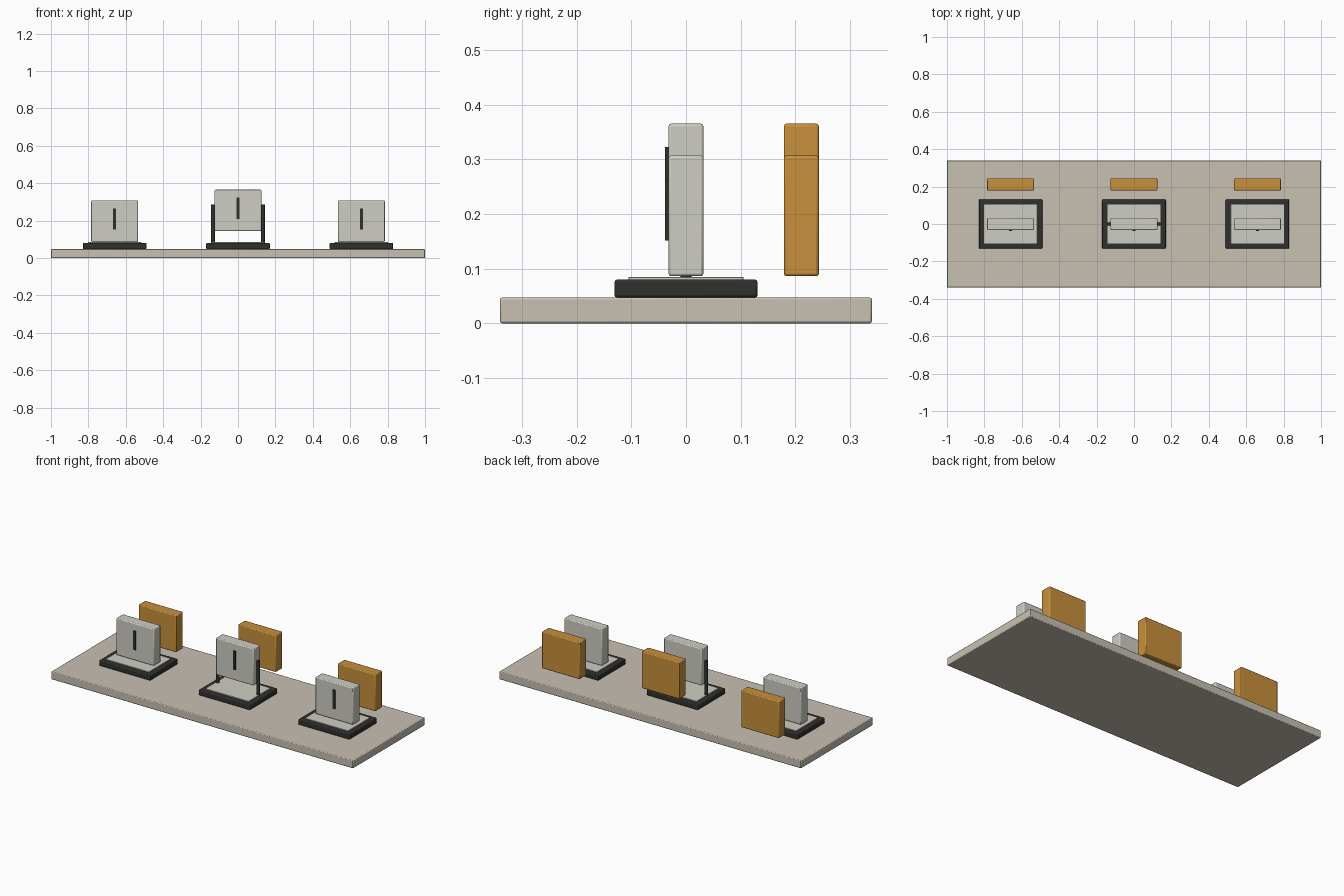
import bpy

if "Cube" in bpy.data.objects:
    bpy.data.objects.remove(bpy.data.objects["Cube"])


def material(name, rgb):
    m = bpy.data.materials.new(name)
    m.diffuse_color = (*rgb, 1)
    m.use_nodes = True
    m.node_tree.nodes["Principled BSDF"].inputs["Base Color"].default_value = m.diffuse_color
    return m


TAN = material("warm_stone", (0.58, 0.53, 0.45))
DARK = material("charcoal", (0.03, 0.03, 0.028))
PALE = material("pale_grey", (0.62, 0.61, 0.55))
AMBER = material("amber", (0.58, 0.28, 0.045))


def finish(ob, name, mat, bevel):
    ob.name = name
    ob.data.materials.append(mat)
    if bevel:
        b = ob.modifiers.new("edge_bevel", 'BEVEL')
        b.width, b.segments = bevel, 2
    bpy.ops.object.shade_smooth_by_angle()
    return ob


def box(name, x, y, z, mat, bevel=0.0):
    """Box from (min, max) ranges on each axis."""
    bpy.ops.mesh.primitive_cube_add(
        size=1, location=[(a + b) / 2 for a, b in (x, y, z)])
    ob = bpy.context.object
    ob.scale = [b - a for a, b in (x, y, z)]
    bpy.ops.object.transform_apply(location=False, rotation=False, scale=True)
    return finish(ob, name, mat, bevel)


def around(c, half):
    return (c - half, c + half)


# Long base slab
box("base", (-1, 1), (-0.34, 0.34), (0, 0.047), TAN, 0.004)

for label, cx, lift in (("left", -0.66, 0), ("middle", 0, 0.058), ("right", 0.66, 0)):
    # Dark plinth with a thin pale pad on top
    box(f"{label}_plinth", around(cx, 0.17), around(0, 0.131), (0.047, 0.08), DARK, 0.005)
    box(f"{label}_pad", around(cx, 0.143), around(0, 0.105), (0.077, 0.0845), PALE, 0.001)

    # Upright pale tile with a plain raised bar, and amber tile behind
    z0 = 0.086 + lift
    box(f"{label}_front_tile", around(cx, 0.125), around(0, 0.032), (z0, z0 + 0.221), PALE, 0.005)
    box(f"{label}_front_bar", around(cx, 0.008), (-0.038, -0.031),
        (z0 + 0.065, z0 + 0.178), DARK)
    box(f"{label}_back_tile", around(cx, 0.125), around(0.211, 0.032), (z0, z0 + 0.221), AMBER, 0.005)

# Pair of round posts holding up the middle tile
for side, x in (("left", -0.134), ("right", 0.134)):
    bpy.ops.mesh.primitive_cylinder_add(
        vertices=24, radius=0.01, depth=0.207, location=(x, 0, 0.1815))
    finish(bpy.context.object, f"{side}_post", DARK, 0)
